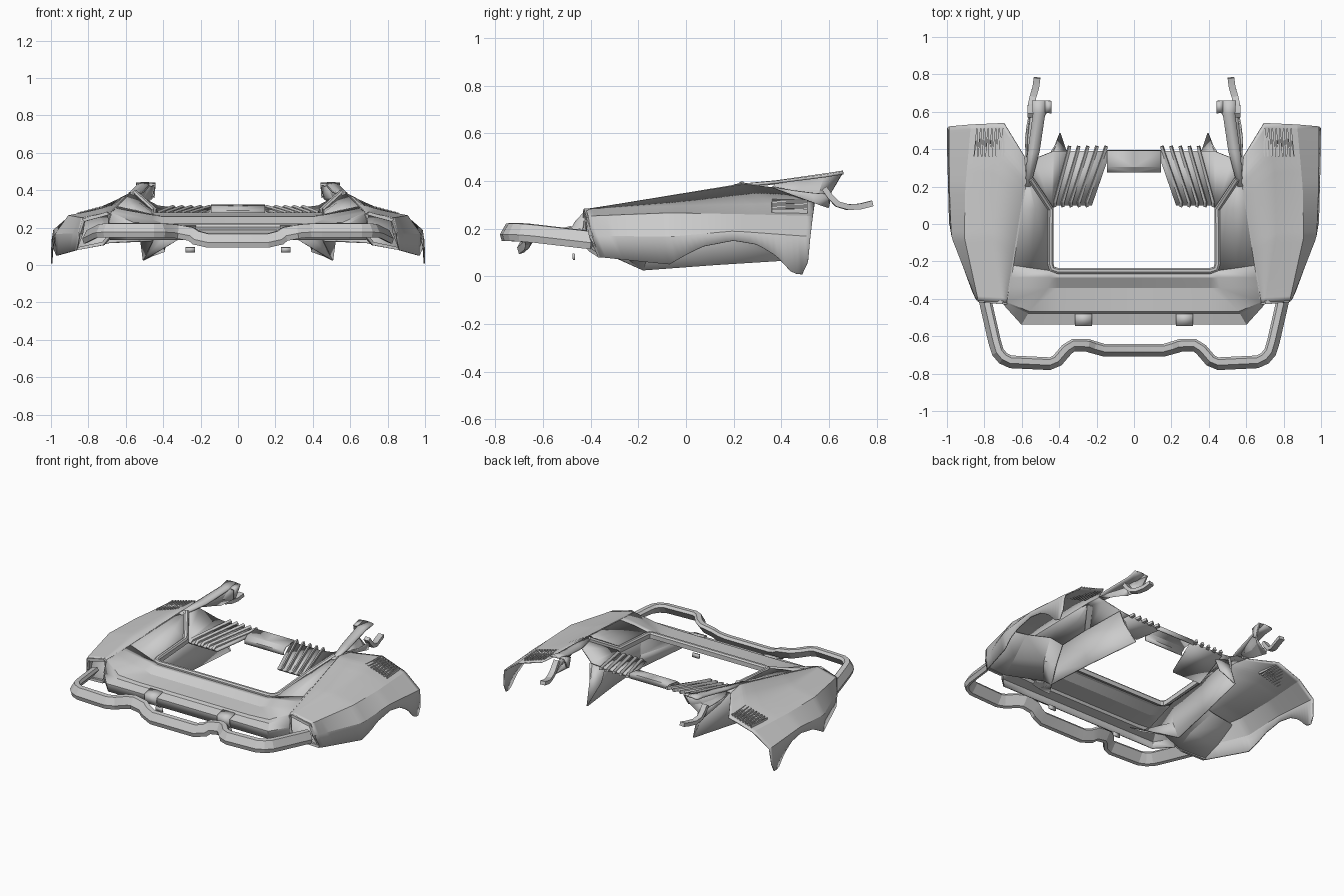
import bpy, bmesh
from mathutils import Vector as V


def make(name, verts, faces, thick=0.0, mirror=True):
    me = bpy.data.meshes.new(name)
    me.from_pydata([tuple(v) for v in verts], [], faces)
    bm = bmesh.new()
    bm.from_mesh(me)
    bmesh.ops.remove_doubles(bm, verts=bm.verts, dist=1e-5)
    bmesh.ops.recalc_face_normals(bm, faces=bm.faces)
    bm.to_mesh(me)
    bm.free()
    ob = bpy.data.objects.new(name, me)
    bpy.context.collection.objects.link(ob)
    if thick:
        m = ob.modifiers.new("thickness", 'SOLIDIFY')
        m.thickness, m.offset = thick, 0
    if mirror:
        m = ob.modifiers.new("mirror", 'MIRROR')
        m.merge_threshold = 0.0005
    return ob


def sheet(name, rows, thick=0.008, mirror=True):
    """Skin a grid of points (rows of equal length)."""
    n = len(rows[0])
    faces = [(i * n + j, i * n + j + 1, (i + 1) * n + j + 1, (i + 1) * n + j)
             for i in range(len(rows) - 1) for j in range(n - 1)]
    return make(name, [p for r in rows for p in r], faces, thick, mirror)


def sweep(name, path, section, closed=False, mirror=True):
    """Sweep a (side, up) section along a path, capped at the ends."""
    path = [V(p) for p in path]
    k, n, verts = len(section), len(path), []
    for i, p in enumerate(path):
        a = path[(i - 1) % n] if closed else path[max(i - 1, 0)]
        b = path[(i + 1) % n] if closed else path[min(i + 1, n - 1)]
        t = (b - a).normalized()
        s = t.cross(V((0, 0, 1))).normalized()
        u = s.cross(t)
        verts += [p + s * x + u * y for x, y in section]
    faces = [(i * k + j, i * k + (j + 1) % k, (i + 1) % n * k + (j + 1) % k, (i + 1) % n * k + j)
             for i in range(n if closed else n - 1) for j in range(k)]
    if not closed:
        faces += [tuple(range(k)), tuple(range((n - 1) * k, n * k))]
    return make(name, verts, faces, 0, mirror)


def rect(w, h):
    return [(-w / 2, -h / 2), (w / 2, -h / 2), (w / 2, h / 2), (-w / 2, h / 2)]


def resample(line, n):
    """Sample a polyline evenly along y."""
    out = []
    for i in range(n):
        y = line[0][1] + (line[-1][1] - line[0][1]) * i / (n - 1)
        for a, b in zip(line, line[1:]):
            if y <= b[1] + 1e-6:
                break
        f = (y - a[1]) / (b[1] - a[1])
        out.append(V(a).lerp(V(b), f))
    return out


# Fender: long crease lines from hood seam down to the wheel arch
creases = [
    [(.68, -.42, .278), (.575, .24, .385), (.585, .36, .37)],
    [(.70, -.42, .278), (.76, -.05, .292), (.75, .3, .3), (.695, .54, .305)],
    [(.83, -.41, .25), (.905, -.07, .263), (.90, .2, .258), (.87, .532, .25)],
    [(.845, -.395, .17), (.972, -.07, .165), (.984, .2, .188), (.985, .522, .165)],
    [(.862, -.36, .08), (.968, -.07, .05), (.984, .0, .09), (.987, .07, .125), (.99, .2, .15),
     (.993, .3, .133), (.995, .38, .085), (.997, .44, .02), (.997, .485, .002), (.995, .512, .06)],
]
sheet("fender", [resample(c, 37) for c in creases])

# Frame around the front end of the fender and the wheel well wall behind it
sweep("fender_front_frame", [(.69, -.425, .15), (.685, -.42, .272), (.70, -.42, .275), (.825, -.41, .24),
      (.84, -.395, .17), (.857, -.36, .088), (.72, -.40, .115)], rect(.018, .018), closed=True)
sheet("wheel_well_front", [
    [(.505, -.18, .025), (.455, -.32, .13), (.69, -.40, .12), (.86, -.36, .084)],
    [(.50, -.14, .15), (.53, -.22, .2), (.70, -.30, .19), (.89, -.28, .15)],
    [(.50, -.08, .26), (.58, -.10, .29), (.74, -.14, .27), (.90, -.14, .245)]])

# Hood: front panel with stepped recess and fascia, then side panel up to the seam
prof = [(-.25, .26), (-.285, .256), (-.34, .222), (-.465, .216), (-.475, .2), (-.535, .186), (-.53, .135)]
sheet("hood_front", [
    [(0, y, z) for y, z in prof],
    [(.41, y, z) for y, z in prof],
    [(.44, -.25, .262), (.45, -.285, .263), (.46, -.34, .24), (.56, -.465, .225), (.565, -.475, .205),
     (.60, -.535, .186), (.59, -.53, .135)],
    [(.648, -.22, .31), (.658, -.285, .3), (.667, -.335, .292), (.68, -.415, .28), (.684, -.42, .27),
     (.69, -.435, .2), (.685, -.43, .135)]])
sheet("hood_side", [
    [(.44, -.25, .262), (.445, .08, .285), (.55, .24, .378)],
    [(.55, -.235, .292), (.53, .08, .33), (.562, .24, .386)],
    [(.648, -.22, .31), (.60, .08, .358), (.575, .24, .385)]])
sheet("hood_rear_corner", [
    [(.43, .09, .272), (.445, .08, .285), (.55, .24, .378), (.575, .24, .385)],
    [(.35, .39, .305), (.43, .39, .315), (.53, .35, .37), (.585, .36, .37)]])
sweep("hood_seam_trim", [(.676, -.40, .281), (.577, .24, .386)], rect(.008, .008))

# Raised rim around the opening
right = [(.41, -.25, .266), (.438, -.24, .268), (.447, -.21, .27), (.445, .08, .29), (.552, .24, .386)]
sweep("opening_rim", [(-x, y, z) for x, y, z in right[::-1]] + right,
      [(-.016, -.025), (.016, -.012), (.016, .006), (.006, .014), (-.008, .014), (-.016, .004)], mirror=False)

# Rear cross member
sheet("rear_crossbar", [[(x, y, z) for y, z in ((.28, .265), (.28, .29), (.305, .31), (.39, .32), (.392, .29))]
                        for x in (0, .145)])

# Louver panels and slats
a0, a1, b0, b1 = V((.125, .39, .302)), V((.225, .10, .262)), V((.37, .39, .302)), V((.44, .10, .262))
sheet("louver_panel", [[a0, a1], [b0, b1]], .014)
for i in range(5):
    f = (i + .6) / 5
    p, q = a0.lerp(b0, f), a1.lerp(b1, f)
    sweep("louver_slat", [p + V((-.008, .026, .006)), q + V((0, .016, .014)), q + V((0, -.004, 0))],
          [(-.012, -.008), (.008, -.008), (.008, .006), (-.006, .014)])

# Fender vent: zigzag fins lying on the sloping rear surface
def vent_point(u, v):
    return V((.695 + .16 * u, .36 + .15 * v, .313 - .042 * u - .003 * v))


for i in range(8):
    u = i / 8
    sweep("vent_fin", [vent_point(u, 0), vent_point(u + .03, 1)], rect(.008, .022))
    sweep("vent_fin_link", [vent_point(u + .03, 1), vent_point(u + .125, 0)], rect(.006, .018))

# Inner wing panel hanging under the hood, with its pointed front end
sheet("inner_wing_panel", [
    [(.45, -.42, .15), (.48, -.2, .27), (.475, .08, .285), (.44, .39, .31)],
    [(.40, -.42, .14), (.48, -.2, .13), (.47, .09, .16), (.42, .42, .2)],
    [(.32, -.42, .135), (.505, -.18, .025), (.46, .12, .047), (.395, .485, .07)]])
sheet("inner_wing_rear_gusset", [[(.44, .37, .3), (.395, .485, .07)], [(.36, .34, .29), (.36, .38, .2)]])

# Rear mounting arm: tapered strip, cross head, folded web and hook
sheet("mount_arm", [
    [(.555, .20, .376), (.57, .20, .38), (.582, .20, .378)],
    [(.505, .39, .392), (.54, .38, .397), (.57, .37, .394)],
    [(.475, .59, .424), (.51, .59, .427), (.54, .59, .422)],
    [(.475, .66, .438), (.51, .66, .438), (.545, .66, .434)]], .012)
sheet("mount_head", [[(.475, .595, .425), (.475, .66, .438)], [(.445, .592, .424), (.442, .658, .437)],
                     [(.45, .60, .36), (.45, .615, .36)]])
sheet("mount_web", [
    [(.545, .37, .392), (.505, .48, .408), (.48, .58, .422), (.448, .655, .435)],
    [(.55, .37, .38), (.535, .48, .36), (.51, .56, .36), (.46, .61, .355)],
    [(.572, .36, .37), (.57, .45, .335), (.56, .54, .31), (.55, .60, .29)],
    [(.575, .36, .375), (.58, .45, .36), (.57, .53, .35), (.555, .60, .345)]])
sweep("mount_hook", [(.552, .58, .37), (.552, .605, .335), (.55, .635, .303), (.54, .68, .29), (.525, .73, .293),
                     (.518, .782, .306)], rect(.036, .024))

# Small pads on the fascia and thin tabs below it
sheet("fascia_pad", [[(x, -.48, .206), (x, -.54, .192), (x, -.54, .14)] for x in (.225, .315)], .012)
sheet("front_tab", [[(.23, -.47, .068), (.23, -.472, .095)], [(.28, -.47, .068), (.28, -.472, .095)]], .01)

# Bumper bar: one faceted tube with a lowered centre
half = [(.16, -.675, .135), (.22, -.658, .15), (.25, -.648, .17), (.325, -.648, .183), (.36, -.672, .187),
        (.41, -.73, .19), (.45, -.747, .19), (.66, -.737, .19), (.70, -.718, .19), (.728, -.685, .188),
        (.745, -.63, .183), (.80, -.39, .155)]
sweep("bumper_bar", [(-x, y, z) for x, y, z in half[::-1]] + half,
      [(-.034, .018), (-.022, .034), (.008, .032), (.034, -.014), (.026, -.042), (.006, -.036)], mirror=False)

# Smooth shading with sharp creases kept
bpy.ops.object.select_all(action='SELECT')
bpy.context.view_layer.objects.active = bpy.context.selected_objects[0]
bpy.ops.object.shade_smooth_by_angle(angle=0.25)
